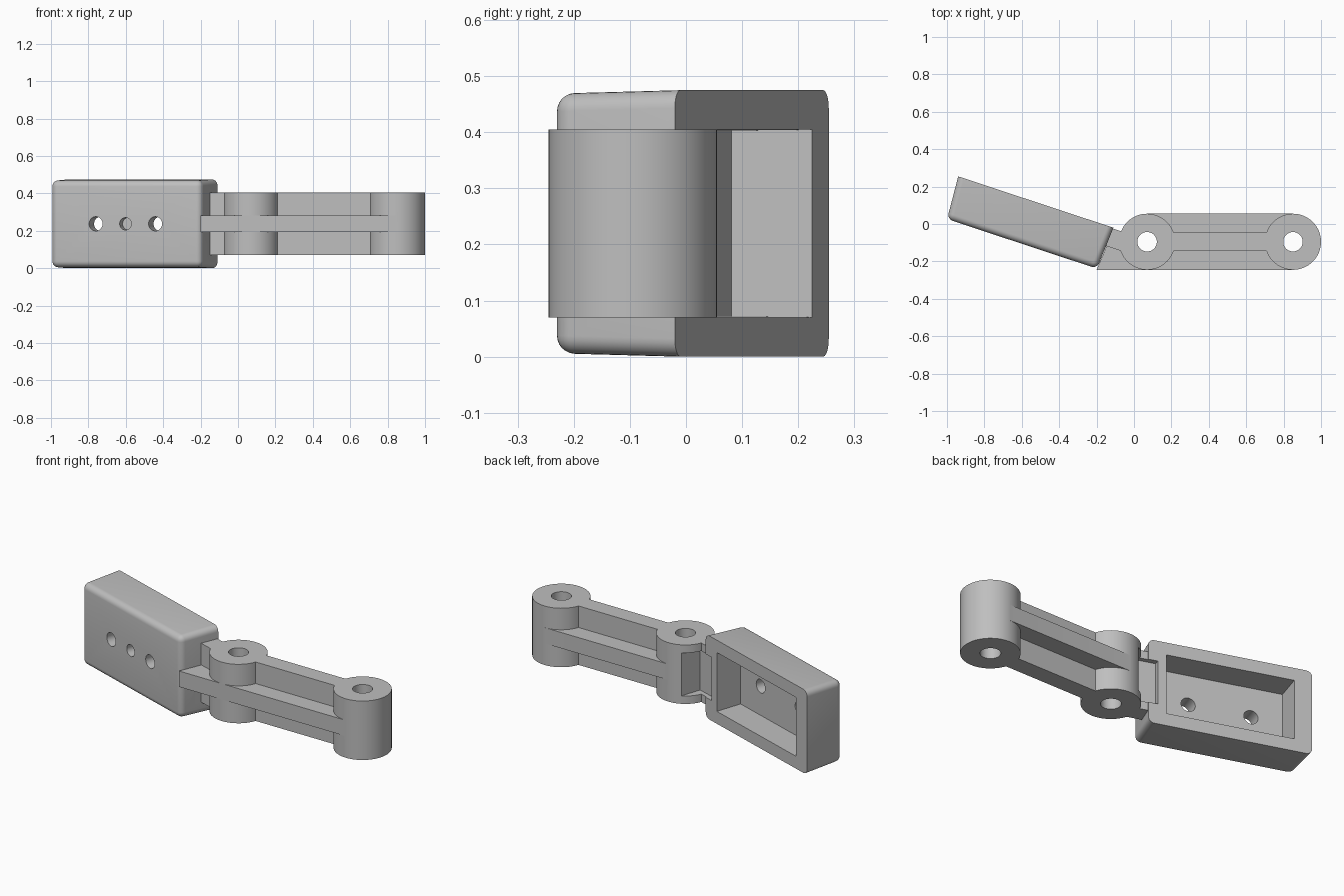
import bpy, bmesh, math
from mathutils import Matrix, Vector

if "Cube" in bpy.data.objects:
    bpy.data.objects.remove(bpy.data.objects["Cube"], do_unlink=True)

grey = bpy.data.materials.new("plain_grey")
grey.use_nodes = True
grey.diffuse_color = (0.52, 0.52, 0.52, 1)
grey.node_tree.nodes["Principled BSDF"].inputs["Base Color"].default_value = grey.diffuse_color

Z0, Z1, MID = 0.07, 0.405, 0.2375
HEIGHT = 0.475
AXIS_Y, RADIUS, BORE = -0.095, 0.15, 0.052
BOSSES = (0.07, 0.85)
# Housing frame: local x along its length, local y out of its open side
TILT = Matrix.Translation((-0.11, -0.02, 0)) @ Matrix.Rotation(math.radians(-18.3), 4, 'Z')


def finish(name, bm, matrix=None):
    bmesh.ops.recalc_face_normals(bm, faces=bm.faces)
    if matrix:
        bm.transform(matrix)
    mesh = bpy.data.meshes.new(name)
    bm.to_mesh(mesh)
    bm.free()
    mesh.materials.append(grey)
    ob = bpy.data.objects.new(name, mesh)
    bpy.context.collection.objects.link(ob)
    return ob


def prism(name, points, z0, z1, matrix=None):
    """Extrude a plan outline from z0 to z1."""
    bm = bmesh.new()
    face = bm.faces.new([bm.verts.new((x, y, z0)) for x, y in points])
    up = bmesh.ops.extrude_face_region(bm, geom=[face])
    verts = [v for v in up["geom"] if isinstance(v, bmesh.types.BMVert)]
    bmesh.ops.translate(bm, verts=verts, vec=(0, 0, z1 - z0))
    return finish(name, bm, matrix)


def slab(name, x0, x1, y0, y1, z0, z1, matrix=None):
    return prism(name, [(x0, y0), (x1, y0), (x1, y1), (x0, y1)], z0, z1, matrix)


def rod(name, radius, depth, matrix):
    bm = bmesh.new()
    bmesh.ops.create_cone(bm, cap_ends=True, segments=64, radius1=radius,
                          radius2=radius, depth=depth, matrix=matrix)
    return finish(name, bm)


def tapered_box(name, x0, x1, y_front, y_back, z0, z1, draft, z_draft, bevel=0):
    """Box that narrows towards its front, with optional rounded edges."""
    bm = bmesh.new()
    bmesh.ops.create_cube(bm, size=1)
    for v in bm.verts:
        front = v.co.y < 0
        sx, sz = math.copysign(1, v.co.x), math.copysign(1, v.co.z)
        v.co = Vector((x1 if sx > 0 else x0, y_front if front else y_back, z1 if sz > 0 else z0))
        if front:
            v.co -= Vector((sx * draft, 0, sz * z_draft))
    if bevel:
        edges = [e for e in bm.edges if any(v.co.y < y_back - 0.01 for v in e.verts)]
        bmesh.ops.bevel(bm, geom=edges, offset=bevel, segments=6, profile=0.5, affect='EDGES')
    return finish(name, bm, TILT)


def combine(target, others, operation):
    """Apply a boolean with each helper, then drop the helpers."""
    bpy.context.view_layer.objects.active = target
    for other in others:
        mod = target.modifiers.new("combine", 'BOOLEAN')
        mod.operation, mod.solver, mod.object = operation, 'EXACT', other
        bpy.ops.object.modifier_apply(modifier=mod.name)
        bpy.data.objects.remove(other, do_unlink=True)


def pocket_cutter():
    # Notch behind the neck, running from the boss into the housing rim
    return slab("pocket_cutter", -0.05, 0.088, -0.03, 0.25, 0.115, 0.36, TILT)


# Housing: rounded tray, open at the back
housing = tapered_box("housing", -0.874, 0, -0.235, 0, 0, HEIGHT, 0.015, 0.006, 0.032)
cutters = [tapered_box("tray_cutter", -0.779, -0.095, -0.15, 0.02, Z0, Z1, 0.004, 0.002),
           pocket_cutter()]
# Two through holes and a blind one between them
for x, radius, depth in ((-0.607, 0.038, 0.3), (-0.272, 0.038, 0.3), (-0.44, 0.033, 0.1)):
    spot = TILT @ Matrix.Translation((x, -0.235, MID)) @ Matrix.Rotation(math.pi / 2, 4, 'X')
    cutters.append(rod("hole_cutter", radius, depth, spot))
combine(housing, cutters, 'DIFFERENCE')

# Link arm: two bosses, upright rib, flat flange and the neck to the housing
boss_places = [Matrix.Translation((x, AXIS_Y, MID)) for x in BOSSES]
link_arm, end_boss = [rod("link_arm", RADIUS, Z1 - Z0, m) for m in boss_places]
Z_FLANGE = (MID - 0.045, MID + 0.045)
rib = slab("rib", *BOSSES, AXIS_Y - 0.049, AXIS_Y + 0.049, Z0, Z1)
flange = slab("flange", *BOSSES, AXIS_Y - RADIUS, AXIS_Y + RADIUS, *Z_FLANGE)
foot = prism("foot", [(-0.2, -0.245), (0.07, -0.245), (0.07, AXIS_Y), (-0.13, -0.08)], *Z_FLANGE)
neck = slab("neck", -0.03, 0.15, -0.105, -0.005, Z0, Z1, TILT)
combine(link_arm, [end_boss, rib, flange, foot, neck], 'UNION')
bores = [rod("bore_cutter", BORE, 1, m) for m in boss_places]
combine(link_arm, bores + [pocket_cutter()], 'DIFFERENCE')

# Smooth the curves and keep the hard edges
for ob in (housing, link_arm):
    bpy.ops.object.select_all(action='DESELECT')
    ob.select_set(True)
    bpy.context.view_layer.objects.active = ob
    bpy.ops.object.shade_smooth_by_angle(angle=math.radians(30))
